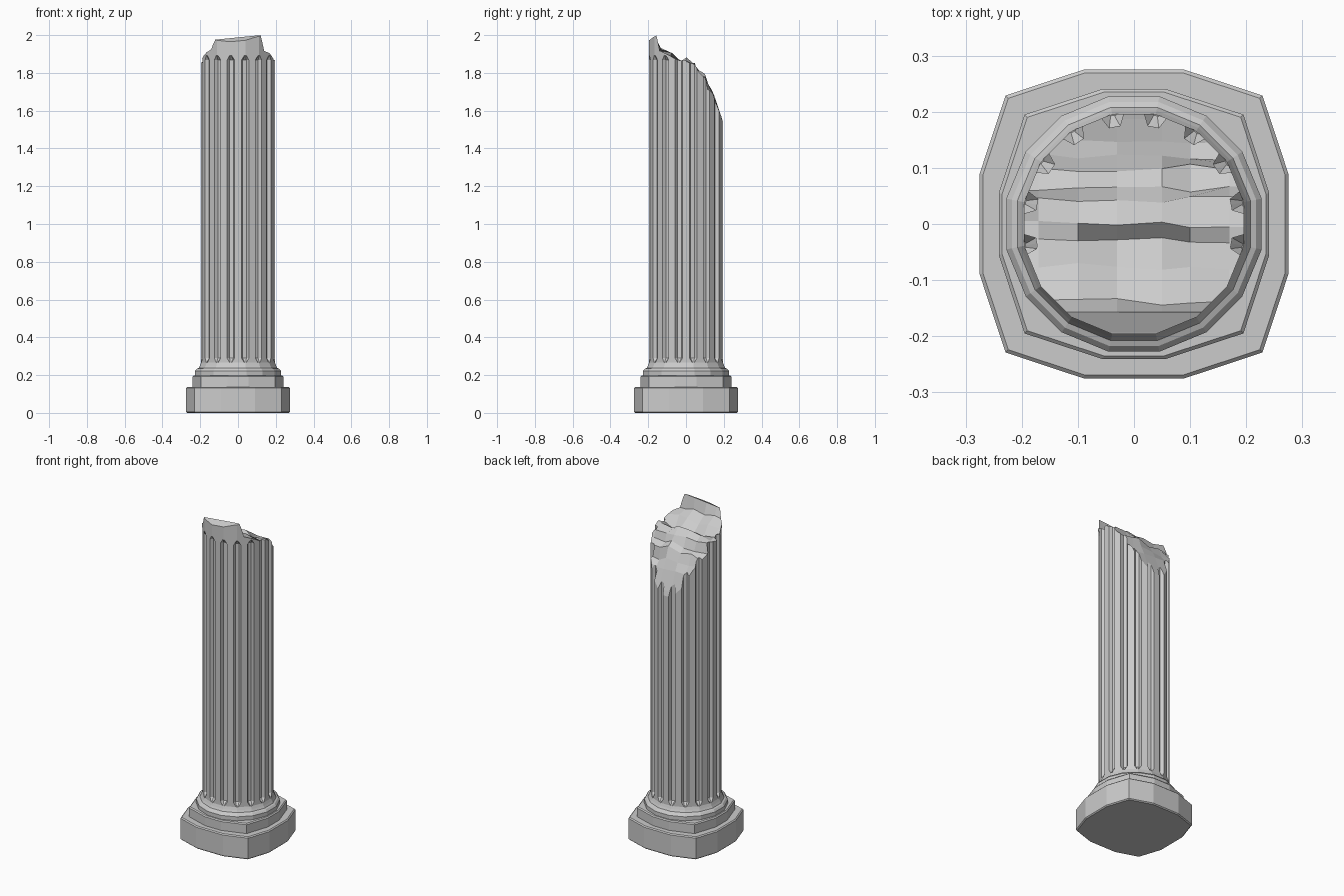
import bpy, bmesh, math, random

if "Cube" in bpy.data.objects:
    bpy.data.objects.remove(bpy.data.objects["Cube"])

random.seed(4)


def loft(name, rings):
    """Closed solid from a stack of equal-length point rings."""
    bm = bmesh.new()
    loops = [[bm.verts.new(p) for p in ring] for ring in rings]
    n = len(loops[0])
    for low, high in zip(loops, loops[1:]):
        for i in range(n):
            j = (i + 1) % n
            bm.faces.new((low[i], low[j], high[j], high[i]))
    bm.faces.new(loops[0][::-1])
    bm.faces.new(loops[-1])
    bmesh.ops.recalc_face_normals(bm, faces=bm.faces[:])
    mesh = bpy.data.meshes.new(name)
    bm.to_mesh(mesh)
    bm.free()
    ob = bpy.data.objects.new(name, mesh)
    bpy.context.collection.objects.link(ob)
    return ob


def bowed_square(half, flat, corner, z, inset=0.0):
    """Twelve-sided square with bowed sides."""
    k = 1 - inset / half
    pts = []
    for q in range(4):
        c, s = round(math.cos(q * math.pi / 2)), round(math.sin(q * math.pi / 2))
        for x, y in ((half, -flat), (half, flat), (corner, corner)):
            pts.append((k * (x * c - y * s), k * (x * s + y * c), z))
    return pts


def round_ring(r, z, n=16):
    return [(r * math.cos(2 * math.pi * (i + .5) / n),
             r * math.sin(2 * math.pi * (i + .5) / n), z) for i in range(n)]


# Plinth and upper step, with narrow bevels
loft("plinth", [bowed_square(.275, .09, .229, z, d) for z, d in
                ((0, .006), (.006, 0), (.132, 0), (.138, .006))])
loft("upper_step", [bowed_square(.241, .055, .195, z, d) for z, d in
                    ((.13, 0), (.192, 0), (.198, .006))])

# Round moulding under the shaft
loft("base_moulding", [round_ring(r, z) for r, z in
                       ((.232, .19), (.232, .222), (.222, .234), (.212, .238),
                        (.206, .25), (.199, .268))])


# Shaft: sixteen-sided, with a flute cut along each corner
def shaft_ring(z, outer, inner, depth):
    pts = []
    for i in range(16):
        for a, d in ((-outer, 0), (-inner, depth), (0, depth * 1.1),
                     (inner, depth), (outer, 0)):
            r = .196 / math.cos(math.radians(11.25 - abs(a))) - d
            t = math.radians(22.5 * (i + .5) + a)
            pts.append((r * math.cos(t), r * math.sin(t), z))
    return pts


shaft = loft("fluted_shaft", [shaft_ring(*v) for v in (
    (.25, 1.5, .7, 0), (.265, 1.5, .7, 0), (.29, 5.8, 3.2, .021),
    (1.868, 5.8, 3.2, .021), (1.893, 1.5, .7, 0), (2.1, 1.5, .7, 0))])

# Broken top: jagged sloping profile swept across x with jitter
profile = [(-.3, 1.93), (-.193, 1.98), (-.157, 1.998), (-.14, 1.94), (-.075, 1.90),
           (-.03, 1.857), (0, 1.875), (.045, 1.857), (.06, 1.815), (.10, 1.79),
           (.12, 1.73), (.15, 1.695), (.187, 1.57), (.3, 1.2)]
columns = (-.3, -.17, -.10, -.03, .05, .10, .17, .3)
rings = []
for x in columns:
    ring = []
    for i, (y, z) in enumerate(profile):
        inside = 2 < i < len(profile) - 2
        dy = random.uniform(-.007, .007) if inside else 0
        dz = random.uniform(-.028, .008) if inside else .06 * min(0, x)
        if i in (1, 2):
            dz = .1 * (x - .1) if x < .1 else 0
        ring.append((x, y + dy, z + dz))
    rings.append(ring + [(x, .3, 2.4), (x, -.3, 2.4)])
cutter = loft("break_cutter", rings)
cutter.hide_render = True

mod = shaft.modifiers.new("break", 'BOOLEAN')
mod.operation = 'DIFFERENCE'
mod.solver = 'EXACT'
mod.object = cutter
bpy.context.view_layer.objects.active = shaft
shaft.select_set(True)
bpy.ops.object.modifier_apply(modifier=mod.name)
bpy.data.objects.remove(cutter)
